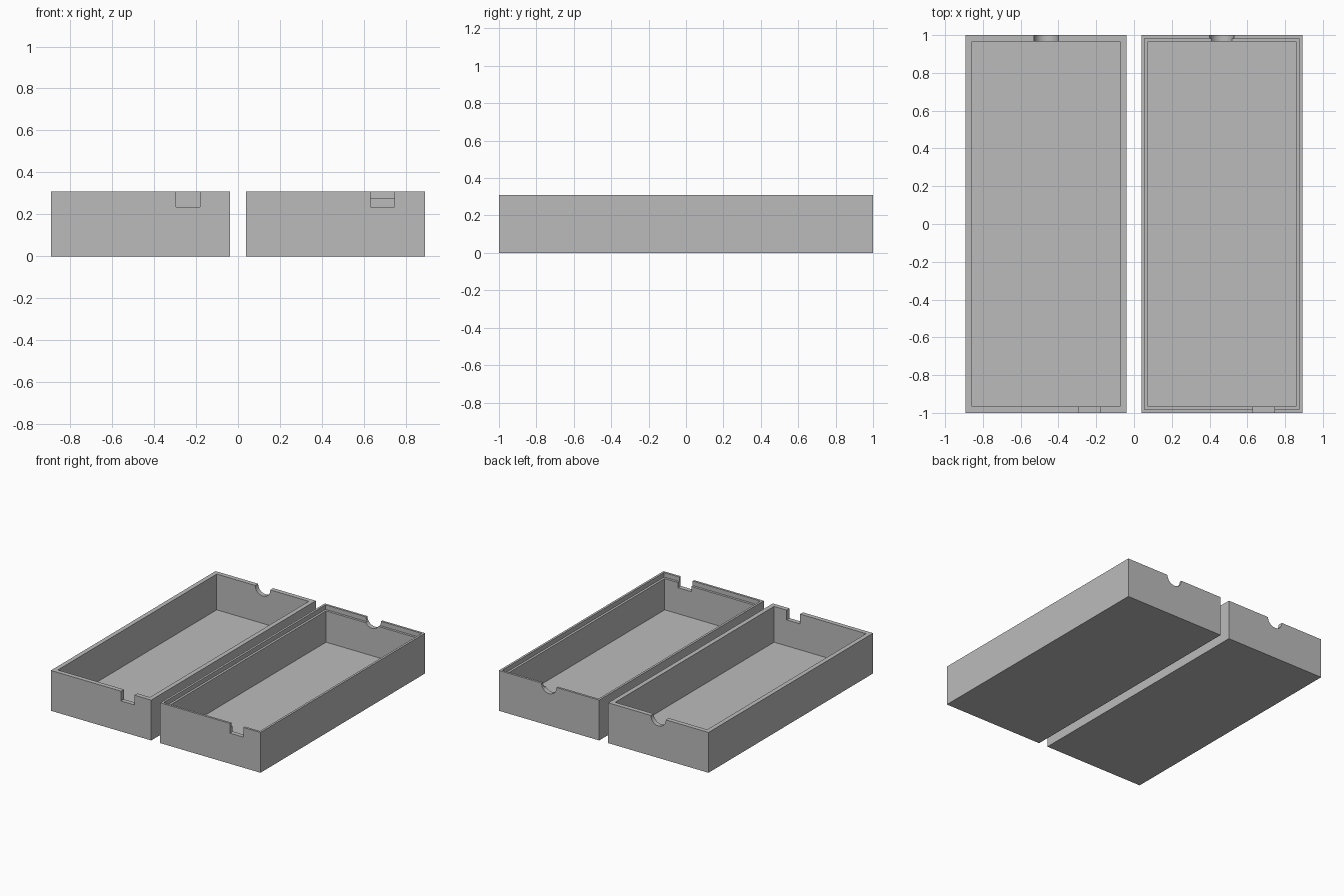
import bpy
from math import radians

if "Cube" in bpy.data.objects:
    bpy.data.objects.remove(bpy.data.objects["Cube"], do_unlink=True)

WIDTH, LENGTH, HEIGHT = 0.853, 2.0, 0.31
WALL, LIP, STEP = 0.035, 0.017, 0.035
CENTRE_X = 0.465
ABOVE = HEIGHT + 0.1      # cutters reach past the rim

grey = bpy.data.materials.new("plain grey")
grey.use_nodes = True
colour = (0.5, 0.5, 0.5, 1)
grey.diffuse_color = colour
grey.node_tree.nodes["Principled BSDF"].inputs["Base Color"].default_value = colour


def box(name, x, y, z):
    """Box spanning the given (low, high) ranges."""
    spans = (x, y, z)
    bpy.ops.mesh.primitive_cube_add(size=1, location=[sum(s) / 2 for s in spans])
    ob = bpy.context.object
    ob.name = name
    ob.scale = [s[1] - s[0] for s in spans]
    bpy.ops.object.transform_apply(location=True, rotation=False, scale=True)
    return ob


def inset_box(name, cx, inset, bottom, top):
    """Box with the tray outline, drawn in by the inset."""
    w, l = WIDTH / 2 - inset, LENGTH / 2 - inset
    return box(name, (cx - w, cx + w), (-l, l), (bottom, top))


def cut(ob, cutter):
    """Subtract the cutter for good and remove it."""
    mod = ob.modifiers.new("cut", "BOOLEAN")
    mod.operation = "DIFFERENCE"
    mod.solver = "EXACT"
    mod.object = cutter
    bpy.context.view_layer.objects.active = ob
    bpy.ops.object.modifier_apply(modifier=mod.name)
    bpy.data.objects.remove(cutter, do_unlink=True)


def tray(name, cx, notch_x, stepped):
    ob = inset_box(name, cx, 0, 0, HEIGHT)
    # Hollow, and the ledge inside the rim
    cut(ob, inset_box("hollow_cutter", cx, WALL, WALL, ABOVE))
    if stepped:
        cut(ob, inset_box("ledge_cutter", cx, LIP, HEIGHT - STEP, ABOVE))
    # Square notch in the front wall
    half = 0.057
    cut(ob, box("notch_cutter", (notch_x - half, notch_x + half),
                (-LENGTH / 2 - 0.1, -LENGTH / 2 + 0.1), (0.235, ABOVE)))
    # Half-round notch in the back wall
    bpy.ops.mesh.primitive_cylinder_add(
        vertices=48, radius=0.064, depth=0.2,
        location=(cx, LENGTH / 2, HEIGHT), rotation=(radians(90), 0, 0))
    cut(ob, bpy.context.object)
    # Finish
    ob.data.materials.clear()
    ob.data.materials.append(grey)
    bpy.ops.object.select_all(action="DESELECT")
    ob.select_set(True)
    bpy.context.view_layer.objects.active = ob
    bpy.ops.object.shade_smooth_by_angle(angle=radians(30))


tray("flat_rim_tray", -CENTRE_X, -0.238, False)
tray("stepped_rim_tray", CENTRE_X, 0.688, True)
